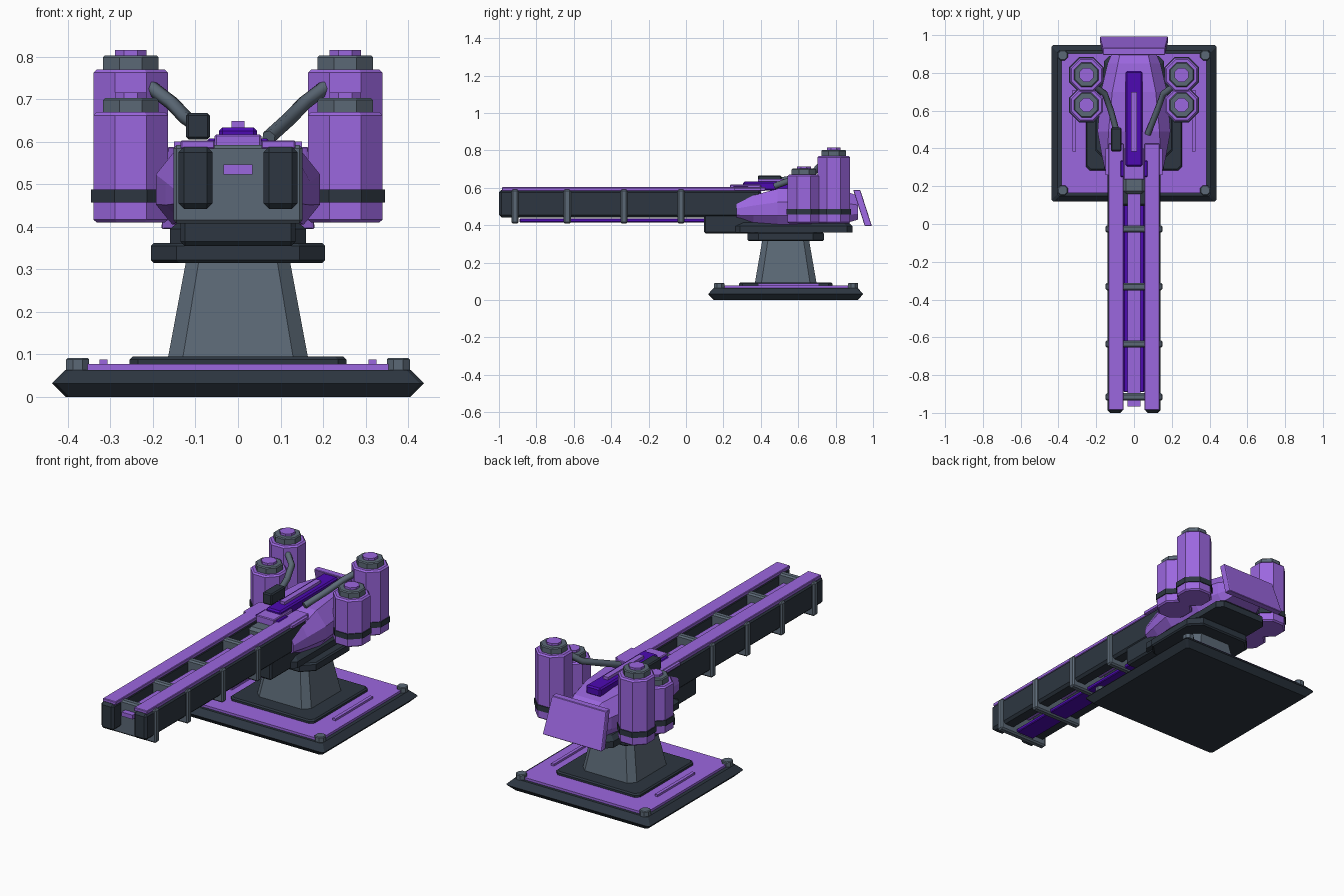
import bpy
import bmesh
import math
from mathutils import Vector

if "Cube" in bpy.data.objects:
    bpy.data.objects.remove(bpy.data.objects["Cube"], do_unlink=True)


def make_material(name, rgb):
    mat = bpy.data.materials.new(name)
    mat.use_nodes = True
    mat.diffuse_color = (*rgb, 1)
    node = next(n for n in mat.node_tree.nodes if n.type == 'BSDF_PRINCIPLED')
    node.inputs["Base Color"].default_value = (*rgb, 1)
    node.inputs["Roughness"].default_value = 0.6
    return mat


PURPLE = make_material("light purple", (0.33, 0.135, 0.74))
INDIGO = make_material("deep indigo", (0.075, 0.003, 0.45))
GREY = make_material("steel grey", (0.105, 0.14, 0.18))
DARK = make_material("dark slate", (0.026, 0.037, 0.052))


def finish(name, bm, mat, bevel=0):
    bmesh.ops.recalc_face_normals(bm, faces=bm.faces)
    mesh = bpy.data.meshes.new(name)
    bm.to_mesh(mesh)
    bm.free()
    mesh.materials.append(mat)
    obj = bpy.data.objects.new(name, mesh)
    bpy.context.scene.collection.objects.link(obj)
    if bevel:
        mod = obj.modifiers.new("edge bevel", 'BEVEL')
        mod.width = bevel
        mod.segments = 1
        mod.limit_method = 'ANGLE'
    return obj


def box(name, mat, x, y, z, bevel=0):
    """Box from (low, high) ranges on each axis."""
    bm = bmesh.new()
    bmesh.ops.create_cube(bm, size=1)
    for v in bm.verts:
        v.co = Vector([(r[0] + r[1]) / 2 + c * (r[1] - r[0]) for c, r in zip(v.co, (x, y, z))])
    return finish(name, bm, mat, bevel)


def loft(name, mat, rings, bevel=0):
    """Skin a list of equal-length point rings and cap both ends."""
    bm = bmesh.new()
    loops = [[bm.verts.new(p) for p in ring] for ring in rings]
    for a, b in zip(loops, loops[1:]):
        for i in range(len(a)):
            j = (i + 1) % len(a)
            bm.faces.new((a[i], a[j], b[j], b[i]))
    bm.faces.new(loops[0])
    bm.faces.new(loops[-1])
    return finish(name, bm, mat, bevel)


def rect(hx, hy, z, cy, c=0.01):
    """Horizontal rectangle with cut corners."""
    pts = [(hx, c - hy), (hx, hy - c), (hx - c, hy), (c - hx, hy),
           (-hx, hy - c), (-hx, c - hy), (c - hx, -hy), (hx - c, -hy)]
    return [(px, cy + py, z) for px, py in pts]


def ngon(cx, cy, z, flat, sides=8):
    """Regular polygon measured to its flats, with flats facing the axes."""
    r = flat / math.cos(math.pi / sides)
    angles = [2 * math.pi * (i + 0.5) / sides for i in range(sides)]
    return [(cx + r * math.cos(a), cy + r * math.sin(a), z) for a in angles]


def pipe(name, mat, points, radius):
    curve = bpy.data.curves.new(name, 'CURVE')
    curve.dimensions = '3D'
    curve.bevel_depth = radius
    curve.bevel_resolution = 1
    curve.use_fill_caps = True
    spline = curve.splines.new('POLY')
    spline.points.add(len(points) - 1)
    for p, co in zip(spline.points, points):
        p.co = (*co, 1)
    curve.materials.append(mat)
    obj = bpy.data.objects.new(name, curve)
    bpy.context.scene.collection.objects.link(obj)


CY = 0.533  # centre of the base and turntable

# Base slab, deck and pedestal
loft("base_slab", DARK, [rect(0.405, 0.385, 0, CY), rect(0.437, 0.415, 0.032, CY),
                         rect(0.405, 0.385, 0.064, CY)])
box("base_deck", PURPLE, (-0.385, 0.385), (CY - 0.37, CY + 0.37), (0.06, 0.077))
loft("pedestal_plate", DARK, [rect(0.255, 0.25, 0.07, CY, 0.02), rect(0.255, 0.25, 0.088, CY, 0.02),
                              rect(0.248, 0.243, 0.095, CY, 0.02)])
loft("pedestal", GREY, [rect(0.165, 0.165, 0.09, CY, 0.035), rect(0.122, 0.125, 0.32, CY, 0.03)])
loft("turntable_collar", DARK, [rect(0.198, 0.198, 0.315, CY, 0.06), rect(0.205, 0.205, 0.322, CY, 0.06),
                                rect(0.205, 0.205, 0.355, CY, 0.06), rect(0.198, 0.198, 0.362, CY, 0.06)])

# Cradle under the body
loft("cradle_slab", DARK, [rect(0.16, 0.315, 0.36, 0.575, 0.03), rect(0.16, 0.315, 0.395, 0.575, 0.03),
                           rect(0.135, 0.295, 0.415, 0.575, 0.03)])
box("cradle_nose", DARK, (-0.135, 0.135), (0.095, 0.37), (0.355, 0.485), 0.01)

# Faceted hull: sections of (y, half width, top half width, bottom z, top z)
hull = []
for y, w, t, zb, zt in ((0.27, 0.15, 0.135, 0.43, 0.525), (0.36, 0.17, 0.14, 0.415, 0.56),
                        (0.49, 0.193, 0.135, 0.405, 0.595), (0.70, 0.175, 0.115, 0.405, 0.60),
                        (0.85, 0.14, 0.085, 0.41, 0.585), (0.92, 0.11, 0.07, 0.43, 0.555)):
    h = zt - zb
    side = [(w * 0.8, zb), (w, zb + 0.25 * h), (w, zb + 0.62 * h), (t, zt)]
    hull.append([(x, y, z) for x, z in side] + [(-x, y, z) for x, z in reversed(side)])
loft("hull", PURPLE, hull)

# Slanted rear shield
loft("rear_shield", PURPLE, [rect(0.18, 0.019, 0.395, 0.975, 0.004), rect(0.165, 0.019, 0.588, 0.913, 0.004)],
     0.006)

# Spine on top of the hull
box("spine_plate", INDIGO, (-0.045, 0.045), (0.305, 0.81), (0.585, 0.633), 0.008)
box("spine_strip", PURPLE, (-0.015, 0.015), (0.385, 0.70), (0.63, 0.648))
box("spine_collar", INDIGO, (-0.072, 0.072), (0.25, 0.335), (0.57, 0.607), 0.004)
box("spine_step", PURPLE, (-0.055, 0.055), (0.235, 0.40), (0.57, 0.617), 0.004)
box("breech_block", GREY, (-0.058, 0.058), (0.16, 0.30), (0.43, 0.58), 0.015)
box("sensor_box", DARK, (-0.122, -0.066), (0.385, 0.51), (0.605, 0.667), 0.006)

# Centre barrel strip, lower strip and rail frames
box("barrel_strip", PURPLE, (-0.034, 0.034), (-0.965, 0.17), (0.523, 0.546))
box("lower_strip", INDIGO, (-0.055, 0.055), (-0.89, 0.12), (0.415, 0.436), 0.004)
for i, y in enumerate((-0.915, -0.635, -0.332, -0.027)):
    box(f"rail_frame_{i + 1}", GREY, (-0.152, 0.152), (y - 0.019, y + 0.019), (0.408, 0.592), 0.008)

# Paired parts
for s, word in ((-1, "right"), (1, "left")):
    def span(a, b):
        return tuple(sorted((s * a, s * b)))

    box(f"rail_{word}", DARK, span(0.06, 0.14), (-1.0, 0.40), (0.442, 0.588), 0.013)
    box(f"rail_cap_{word}", PURPLE, span(0.055, 0.135), (-0.985, 0.425), (0.583, 0.603), 0.003)
    box(f"rail_cap_lip_{word}", PURPLE, span(0.13, 0.15), (0.26, 0.40), (0.585, 0.60))
    box(f"cradle_lug_{word}", DARK, span(0.055, 0.095), (0.22, 0.30), (0.36, 0.42), 0.006)
    box(f"deck_strip_{word}", PURPLE, span(0.307, 0.325), (0.385, 0.71), (0.07, 0.088))

    for y, end in ((0.178, "front"), (0.893, "rear")):
        loft(f"bolt_{end}_{word}", GREY, [ngon(s * 0.377, y, 0.055, 0.027), ngon(s * 0.377, y, 0.088, 0.027),
                                          ngon(s * 0.377, y, 0.092, 0.023)])

    # Tanks: an octagonal shell, a band and a stepped cap
    for y, top, size in ((0.63, 0.67, "small"), (0.79, 0.77, "large")):
        x = s * 0.252

        def tank_part(part, mat, *steps):
            loft(f"{size}_tank_{part}_{word}", mat, [ngon(x, y, z, r) for z, r in steps])

        tank_part("shell", PURPLE, (0.41, 0.08), (0.417, 0.088), (top - 0.008, 0.088), (top, 0.08))
        tank_part("band", DARK, (0.457, 0.093), (0.487, 0.093))
        tank_part("cap", GREY, (top - 0.005, 0.065), (top + 0.028, 0.065), (top + 0.033, 0.06))
        tank_part("plug", PURPLE, (top + 0.03, 0.037), (top + 0.045, 0.037))

    # Feed pipe from the large tank to the spine
    tip = (0.072, 0.475, 0.61) if s > 0 else (0.095, 0.50, 0.638)
    path = [(0.205, 0.725, 0.728), (0.155, 0.69, 0.69), (0.122, 0.60, 0.655), tip]
    pipe(f"feed_pipe_{word}", GREY, [(s * px, py, pz) for px, py, pz in path], 0.017)
